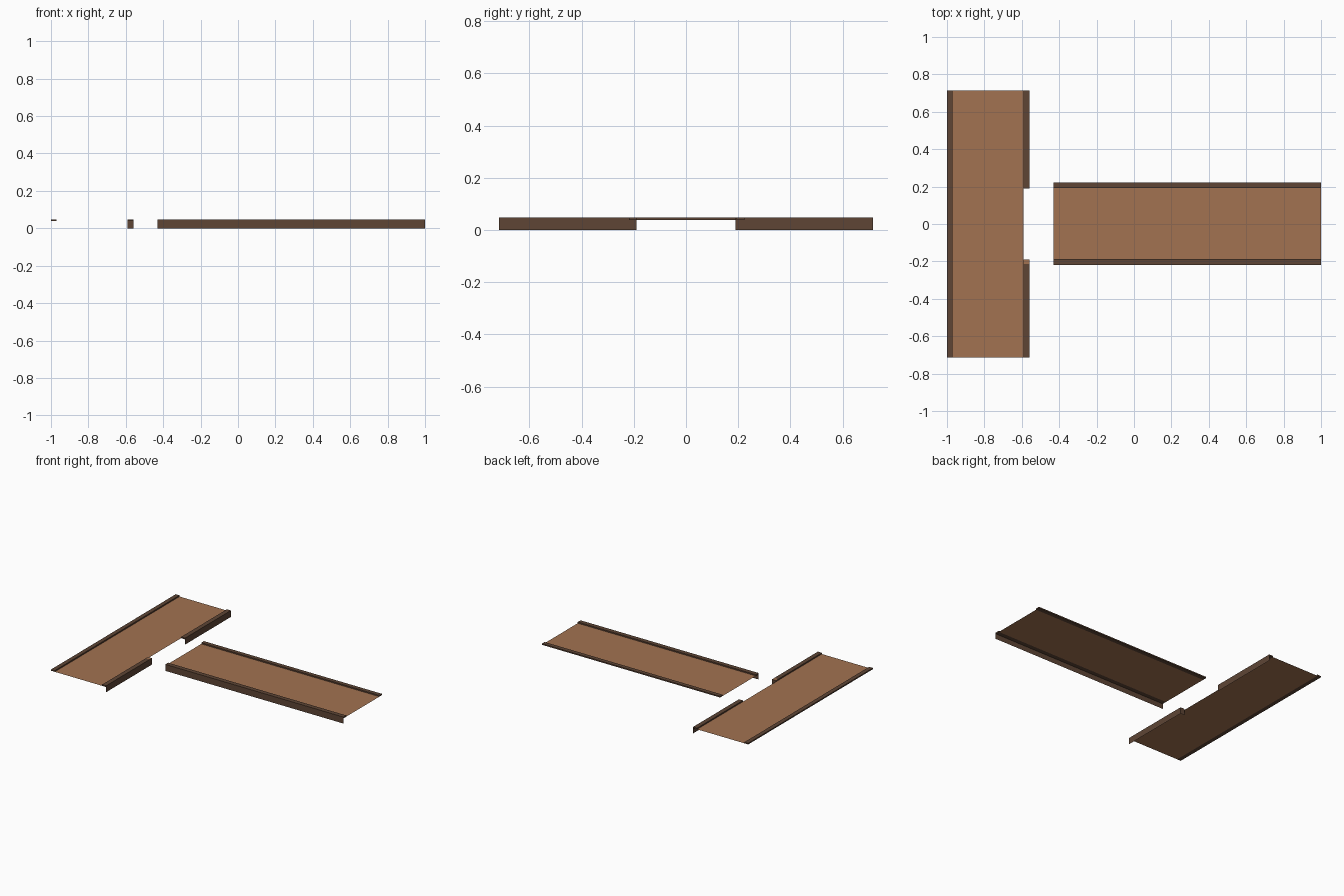
import bpy, math
from mathutils import Matrix, Vector

if "Cube" in bpy.data.objects:
    bpy.data.objects.remove(bpy.data.objects["Cube"])

def material(name, rgb):
    m = bpy.data.materials.new(name)
    m.diffuse_color = (*rgb, 1)
    m.use_nodes = True
    m.node_tree.nodes["Principled BSDF"].inputs["Base Color"].default_value = m.diffuse_color
    return m

WOOD = material("light wood", (0.36, 0.168, 0.083))
TRIM = material("dark wood", (0.112, 0.06, 0.036))

Z_FLOOR, Z_TOP = 0.038, 0.047      # deck height and raised edge height
L, W, LIP = 0.715, 0.221, 0.032    # half length, half width, edge strip width
GAP = 0.19                         # half width of the side opening

def mesh(name, verts, faces, mat, frame):
    me = bpy.data.meshes.new(name)
    me.from_pydata([frame @ Vector(v) for v in verts], [], faces)
    me.materials.append(mat)
    ob = bpy.data.objects.new(name, me)
    bpy.context.collection.objects.link(ob)
    return ob

def deck(name, x0, x1, y0, y1, z, mat, frame):
    mesh(name, [(x0, y0, z), (x1, y0, z), (x1, y1, z), (x0, y1, z)], [(0, 1, 2, 3)], mat, frame)

def strip(name, x0, x1, y0, y1, mat, frame):
    v = [(x, y, z) for z in (Z_FLOOR, Z_TOP) for x, y in ((x0, y0), (x1, y0), (x1, y1), (x0, y1))]
    f = [(3, 2, 1, 0), (4, 5, 6, 7)] + [(i, (i + 1) % 4, (i + 1) % 4 + 4, i + 4) for i in range(4)]
    return mesh(name, v, f, mat, frame)

def walkway(name, frame, spans):
    # thin deck with a plain edge on one side, skirted edge on the other
    deck(name + "_deck", -W + 0.03, W - LIP, -L, L, Z_FLOOR, WOOD, frame)
    strip(name + "_back_edge", -W, -W + 0.03, -L, L, TRIM, frame)
    for a, b in spans:
        strip(name + "_front_edge", W - LIP, W, a, b, TRIM, frame)
        mesh(name + "_skirt", [(W, a, 0), (W, b, 0), (W, b, Z_FLOOR), (W, a, Z_FLOOR)],
             [(0, 1, 2, 3)], TRIM, frame)

# side walkway with an opening in its skirted edge
side = Matrix.Translation((-1 + W, 0, 0))
walkway("side_walkway", side, [(-L, -GAP - 0.025), (GAP, L)])

# corner piece closing one end of the opening
xa, xb, ya, yb = W - LIP, W, -GAP - 0.025, -GAP
corner = strip("opening_corner", xa, xb, ya, yb, TRIM, side)
corner.data.materials.append(WOOD)
for p in corner.data.polygons:
    p.material_index = 1 if p.normal.z > 0.5 else 0
mesh("opening_return", [(xa, yb, 0), (xb, yb, 0), (xb, yb, Z_FLOOR), (xa, yb, Z_FLOOR),
                        (xb, ya, 0), (xb, ya, Z_FLOOR)],
     [(3, 2, 1, 0), (4, 1, 2, 5)], TRIM, side)

# main walkway, turned a quarter
main = Matrix.Translation((1 - L, 0.002, 0)) @ Matrix.Rotation(-math.pi / 2, 4, 'Z')
walkway("main_walkway", main, [(-L, L)])
